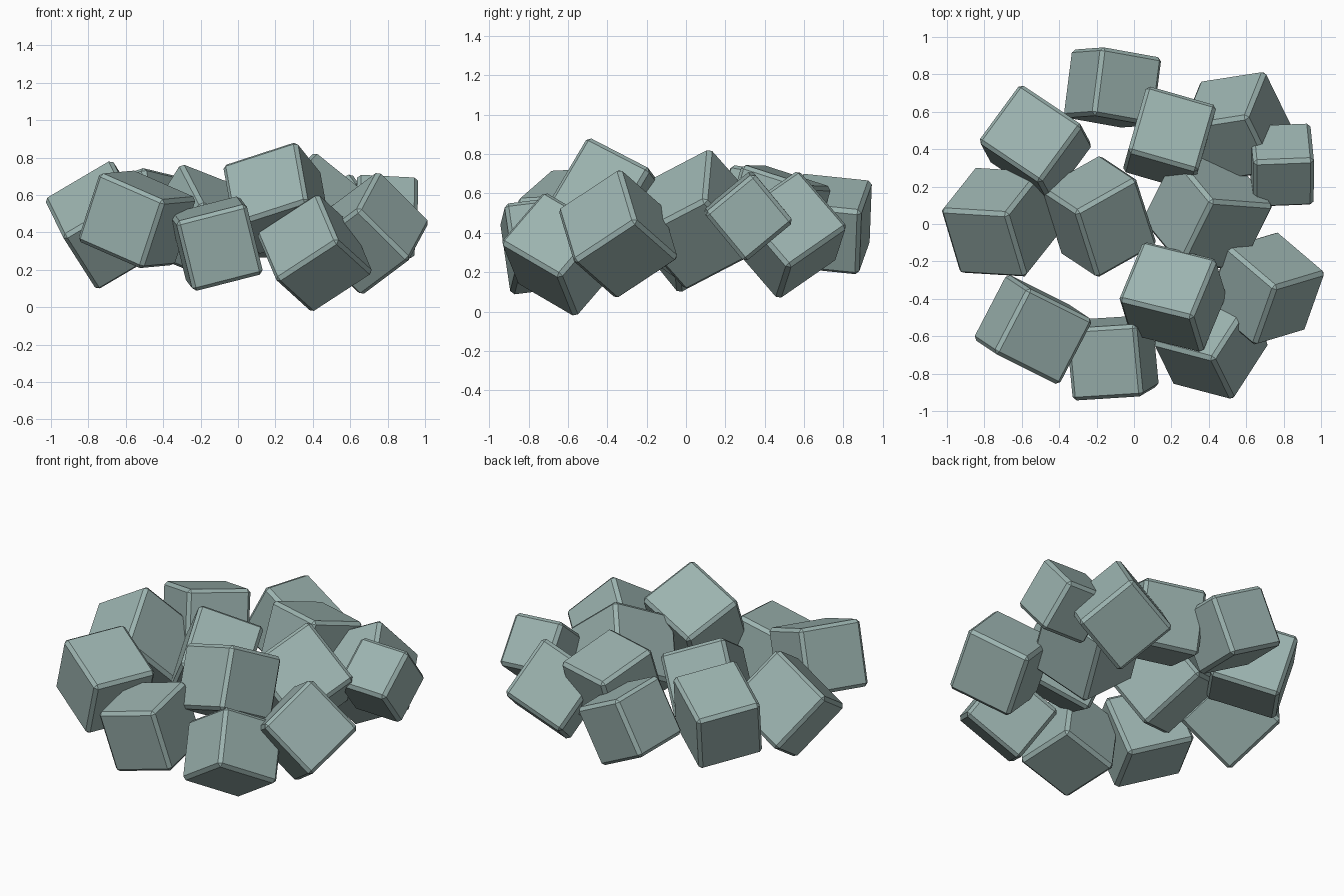
import bpy
import bmesh
from mathutils import Matrix, Vector

default_cube = bpy.data.objects.get("Cube")
if default_cube:
    bpy.data.objects.remove(default_cube, do_unlink=True)

CHAMFER_WIDTH = 0.02

# One weathered grey-green stone material
stone = bpy.data.materials.new("grey_green_stone")
stone.use_nodes = True
stone_colour = (0.33, 0.45, 0.43, 1.0)
stone.diffuse_color = stone_colour
stone.node_tree.nodes["Principled BSDF"].inputs["Base Color"].default_value = stone_colour


def tilt_from_plan(plan_edges):
    """Orientation of a block from the plan directions of the three edges
    that run down from its topmost corner (only proportions matter)."""
    across = Vector([edge[0] for edge in plan_edges]).normalized()
    along = Vector([edge[1] for edge in plan_edges]).normalized()
    # Share the correction equally so both rows become perpendicular
    total = (across + along).normalized()
    difference = (across - along).normalized()
    across = (total + difference).normalized()
    along = (total - difference).normalized()
    upright = across.cross(along)
    if sum(upright) > 0:
        upright.negate()
    rotation = Matrix((across, along, upright))
    # Keep the frame right-handed; a block looks the same either way
    if rotation.determinant() < 0:
        rotation = rotation @ Matrix.Diagonal((-1, 1, 1))
    return rotation


def add_block(name, centre, size, plan_edges, first_length=None):
    """Chamfered, tumbled cube; its first edge may have its own length."""
    mesh = bpy.data.meshes.new(name)
    builder = bmesh.new()
    bmesh.ops.create_cube(builder, size=1)
    bmesh.ops.scale(builder, vec=(first_length or size, size, size),
                    verts=builder.verts[:])
    bmesh.ops.bevel(builder, geom=builder.edges[:], offset=CHAMFER_WIDTH,
                    segments=1, profile=0.5, affect='EDGES')
    builder.to_mesh(mesh)
    builder.free()
    mesh.materials.append(stone)
    block = bpy.data.objects.new(name, mesh)
    block.matrix_world = (Matrix.Translation(centre)
                          @ tilt_from_plan(plan_edges).to_4x4())
    bpy.context.scene.collection.objects.link(block)


# Blocks around the outside of the heap
add_block("back_block", (-.115, .73, .445), .37, ((4, 35), (31, -6), (-16, -1)))
add_block("back_right_block", (-.527, .433, .48), .39, ((-32, 17), (24, 26), (6, -9)), .42)
add_block("right_block", (-.715, .01, .44), .42, ((16, 21), (-31, 2), (9, -31)))
add_block("front_right_block", (-.54, -.564, .47), .395, ((33, -14), (-20, -33), (-12, 7)), .42)
add_block("front_block", (-.115, -.715, .34), .39, ((-36, -4), (-2, 39), (9, 6)))
add_block("front_left_block", (.41, -.64, .29), .405, ((12, -23), (19, 28), (-32, 8)), .365)
add_block("left_block", (.705, -.345, .395), .4, ((22, 7), (-21, 19), (-9, -27)))
add_block("small_left_block", (.79, .315, .485), .325, ((-30, -1), (-2, 19), (0, -23)))
add_block("back_left_block", (.55, .52, .39), .4, ((11, 23), (-36, -6), (14, -27)))

# Blocks in the middle of the heap
add_block("inner_right_block", (-.188, .04, .445), .395, ((7, -33), (31, 22), (-17, 12)), .44)
add_block("inner_back_block", (.19, .457, .505), .39, ((10, 32), (-34, 9), (-3, -10)))
add_block("inner_left_block", (.393, .06, .47), .435, ((-18, 20), (29, -2), (-15, -28)))
add_block("inner_front_block", (.208, -.39, .583), .385, ((-37, 8), (14, 30), (6, -18)), .43)
